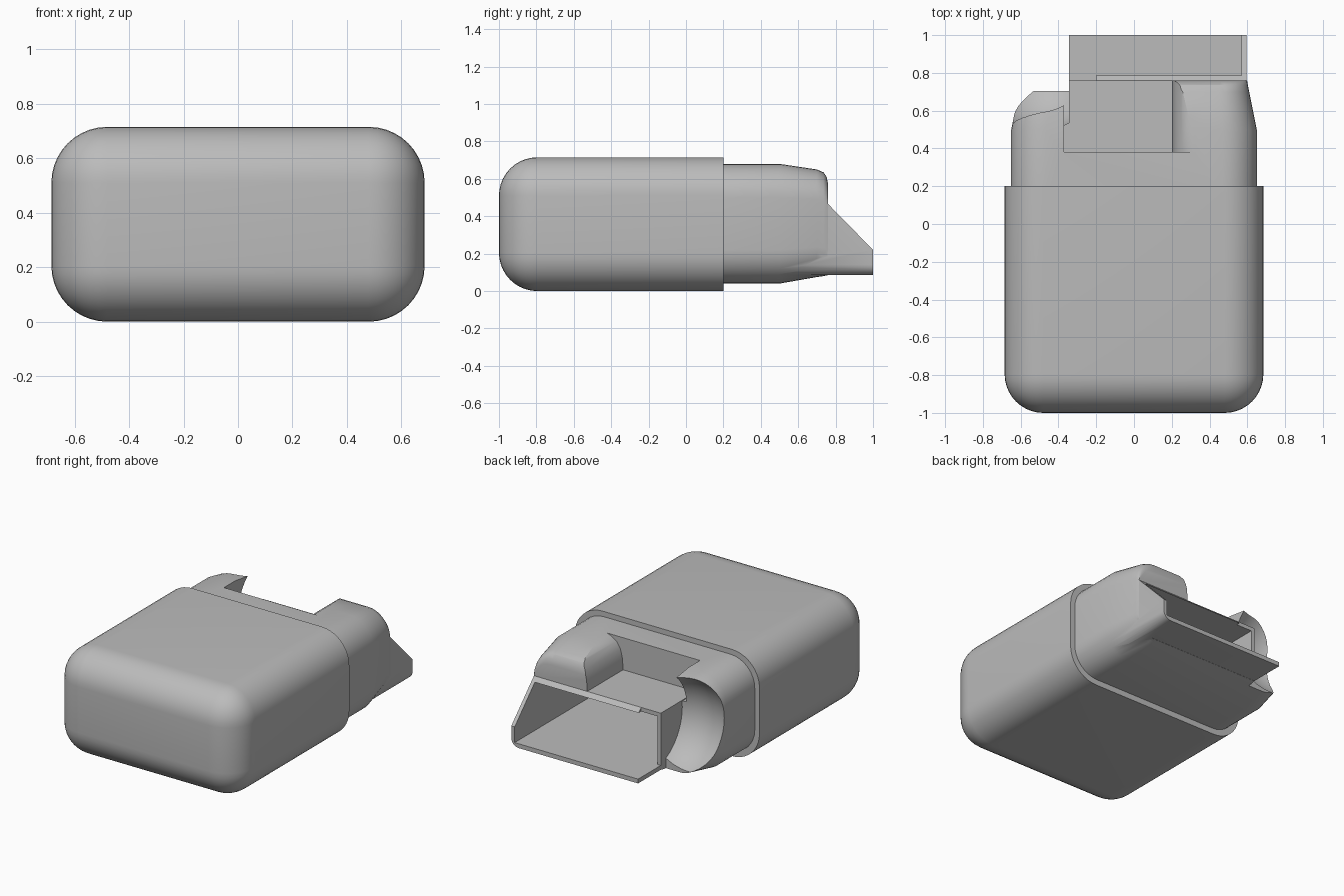
import bpy, bmesh, math
from mathutils import Vector

cube = bpy.data.objects.get("Cube")
if cube:
    bpy.data.objects.remove(cube)

grey = bpy.data.materials.new("plain_grey")
grey.use_nodes = True
grey.diffuse_color = (0.5, 0.5, 0.5, 1)
grey.node_tree.nodes["Principled BSDF"].inputs["Base Color"].default_value = (0.5, 0.5, 0.5, 1)


def finish(name, bm):
    bmesh.ops.recalc_face_normals(bm, faces=bm.faces)
    mesh = bpy.data.meshes.new(name)
    bm.to_mesh(mesh)
    bm.free()
    mesh.materials.append(grey)
    ob = bpy.data.objects.new(name, mesh)
    bpy.context.collection.objects.link(ob)
    return ob


def box(name, lo, hi, radius=0, rule=None, segments=10):
    """Box between two corners; edges whose midpoint meets the rule are rounded."""
    bm = bmesh.new()
    bmesh.ops.create_cube(bm, size=1)
    for v in bm.verts:
        v.co = Vector([a + (b - a) * (c + 0.5) for a, b, c in zip(lo, hi, v.co)])
    if radius:
        edges = [e for e in bm.edges if rule((e.verts[0].co + e.verts[1].co) / 2)]
        bmesh.ops.bevel(bm, geom=edges, offset=radius, segments=segments,
                        profile=0.5, affect='EDGES')
    return finish(name, bm)


def loft(name, rings):
    bm = bmesh.new()
    loops = [[bm.verts.new(p) for p in ring] for ring in rings]
    n = len(loops[0])
    for a, b in zip(loops, loops[1:]):
        for i in range(n):
            j = (i + 1) % n
            bm.faces.new((a[i], a[j], b[j], b[i]))
    bm.faces.new(loops[0])
    bm.faces.new(loops[-1][::-1])
    return finish(name, bm)


def rounded_section(y, half, bottom, top, radius, steps=8):
    pts = []
    corners = [(half, top), (-half, top), (-half, bottom), (half, bottom)]
    for k, (x, z) in enumerate(corners):
        cx = x - math.copysign(radius, x)
        cz = z - radius if k < 2 else z + radius
        for i in range(steps + 1):
            a = math.pi / 2 * (k + i / steps)
            pts.append((cx + radius * math.cos(a), y, cz + radius * math.sin(a)))
    return pts


def combine(ob, other, operation='DIFFERENCE', keep=False):
    mod = ob.modifiers.new(operation.title(), 'BOOLEAN')
    mod.object, mod.operation, mod.solver = other, operation, 'EXACT'
    bpy.context.view_layer.objects.active = ob
    bpy.ops.object.modifier_apply(modifier=mod.name)
    if not keep:
        bpy.data.objects.remove(other)


# Rounded main body with a flat rear rim
body = box("main_body", (-0.685, -1, 0), (0.685, 0.2, 0.715), 0.205,
           lambda m: m.y < 0.15)

# Neck that tapers toward the rear and rounds over at its upper end
neck = loft("neck", [rounded_section(*s) for s in (
    (0.1, 0.65, 0.04, 0.68, 0.18), (0.5, 0.65, 0.04, 0.68, 0.18),
    (0.7, 0.61, 0.075, 0.65, 0.16), (0.735, 0.603, 0.08, 0.635, 0.15),
    (0.752, 0.6, 0.084, 0.61, 0.14), (0.76, 0.597, 0.085, 0.57, 0.12))])

# Recess in the top, leaving a rounded hump on the left
outline = [(-0.37, 0.8), (-0.37, 0.46), (0.2, 0.46), (0.205, 0.54), (0.22, 0.6),
           (0.25, 0.645), (0.29, 0.67), (0.34, 0.685), (0.34, 0.8)]
combine(neck, loft("recess_cutter", [[(x, y, z) for x, z in outline] for y in (0.38, 1.2)]))

# Scoop in the right rear corner
bm = bmesh.new()
bmesh.ops.create_uvsphere(bm, u_segments=48, v_segments=24, radius=0.35)
bmesh.ops.translate(bm, verts=bm.verts, vec=(-0.51, 0.84, 0.42))
combine(neck, finish("scoop_cutter", bm))
combine(neck, box("end_cutter", (-1, 0.705, -0.1), (-0.345, 1.2, 1)))

# Tray: sleeve with a projecting floor and a sloped left wall
tray = box("tray", (-0.345, 0.3, 0.086), (0.595, 1, 0.465), 0.055,
           lambda m: m.x > 0.5 and m.z < 0.2 and 0.4 < m.y < 0.9, 6)
slope = [(0.76, 0.6), (0.76, 0.465), (1.02, 0.2), (1.02, 0.6)]
combine(tray, loft("slope_cutter", [[(x, y, z) for y, z in slope] for x in (-1, 1)]))
combine(tray, box("side_cutter", (-0.5, 0.76, 0.115), (-0.2, 1.1, 0.6)))
combine(neck, tray, 'UNION')

# Hollow the tray, neck and body with one shared opening
cavity = box("cavity_cutter", (-0.32, -0.7, 0.115), (0.57, 1.1, 0.438))
cavity.hide_render = True
combine(neck, cavity, keep=True)
combine(body, cavity)

for ob in (body, neck):
    bpy.ops.object.select_all(action='DESELECT')
    ob.select_set(True)
    bpy.context.view_layer.objects.active = ob
    bpy.ops.object.shade_smooth_by_angle(angle=math.radians(32))
